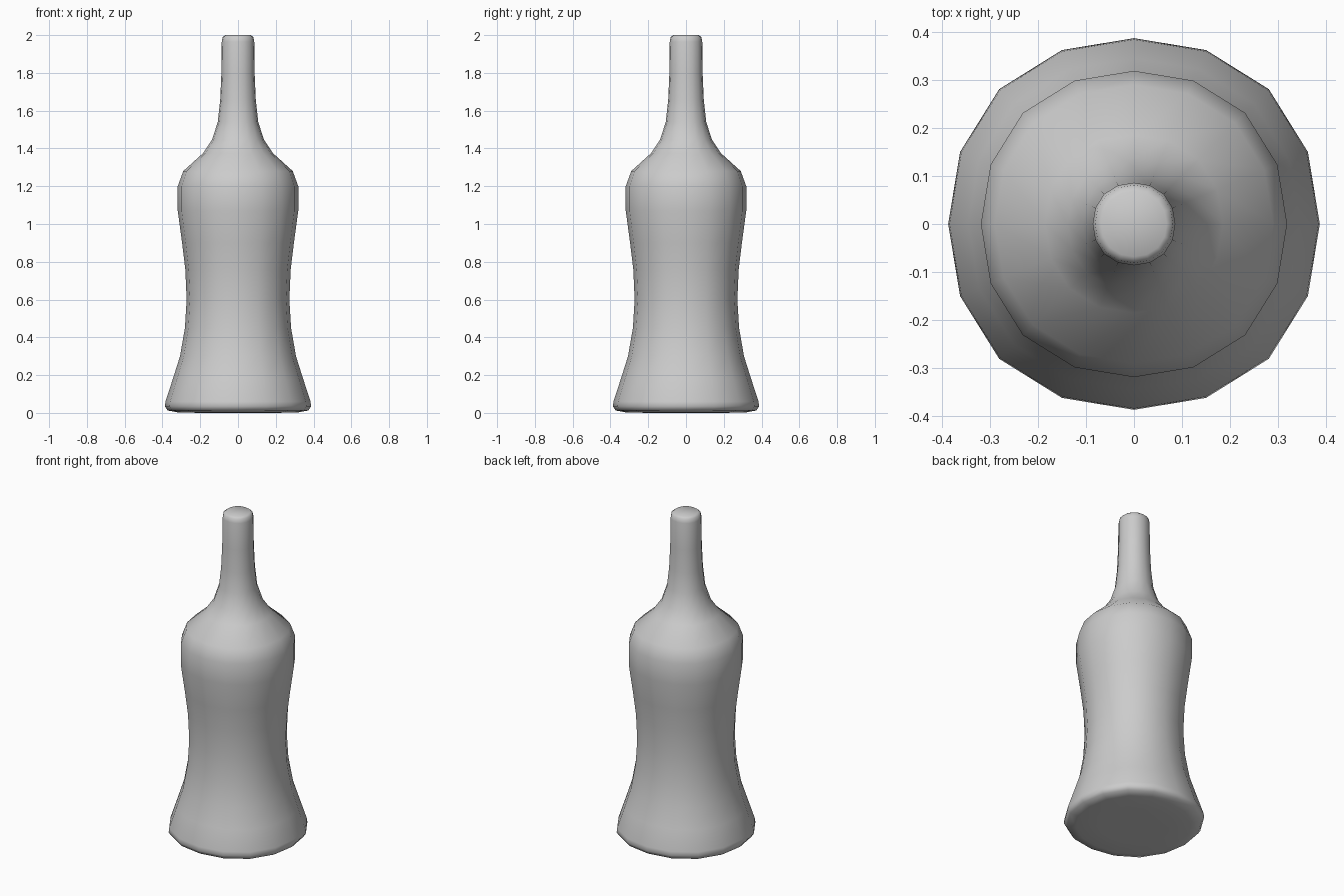
import bpy, bmesh, math

if "Cube" in bpy.data.objects:
    bpy.data.objects.remove(bpy.data.objects["Cube"])

SIDES = 16
# Bottle outline from base to mouth: (radius, height)
profile = [(0.20, 0.0), (0.32, 0.003), (0.373, 0.013), (0.387, 0.035), (0.384, 0.06),
           (0.345, 0.18), (0.307, 0.30), (0.281, 0.45), (0.272, 0.60), (0.279, 0.76),
           (0.296, 0.90), (0.319, 1.07), (0.319, 1.20), (0.290, 1.28), (0.185, 1.375),
           (0.138, 1.445), (0.107, 1.54), (0.094, 1.66), (0.088, 1.80),
           (0.086, 1.965), (0.081, 1.99), (0.068, 2.0)]

bm = bmesh.new()


def ring(r, z):
    # Cross-section is very slightly squared off
    verts = []
    for i in range(SIDES):
        a = 2 * math.pi * i / SIDES
        k = r * (1 + 0.013 * (1 - math.cos(4 * a)))
        verts.append(bm.verts.new((k * math.cos(a), k * math.sin(a), z)))
    return verts


# Body walls
rings = [ring(r, z) for r, z in profile]
for lo, hi in zip(rings, rings[1:]):
    for i in range(SIDES):
        j = (i + 1) % SIDES
        bm.faces.new((lo[i], lo[j], hi[j], hi[i]))

# Flat base and closed mouth
bm.faces.new(rings[0][::-1])
bm.faces.new(rings[-1])
for f in bm.faces:
    f.smooth = True

mesh = bpy.data.meshes.new("bottle")
bm.to_mesh(mesh)
bm.free()
bottle = bpy.data.objects.new("bottle", mesh)
bpy.context.collection.objects.link(bottle)
